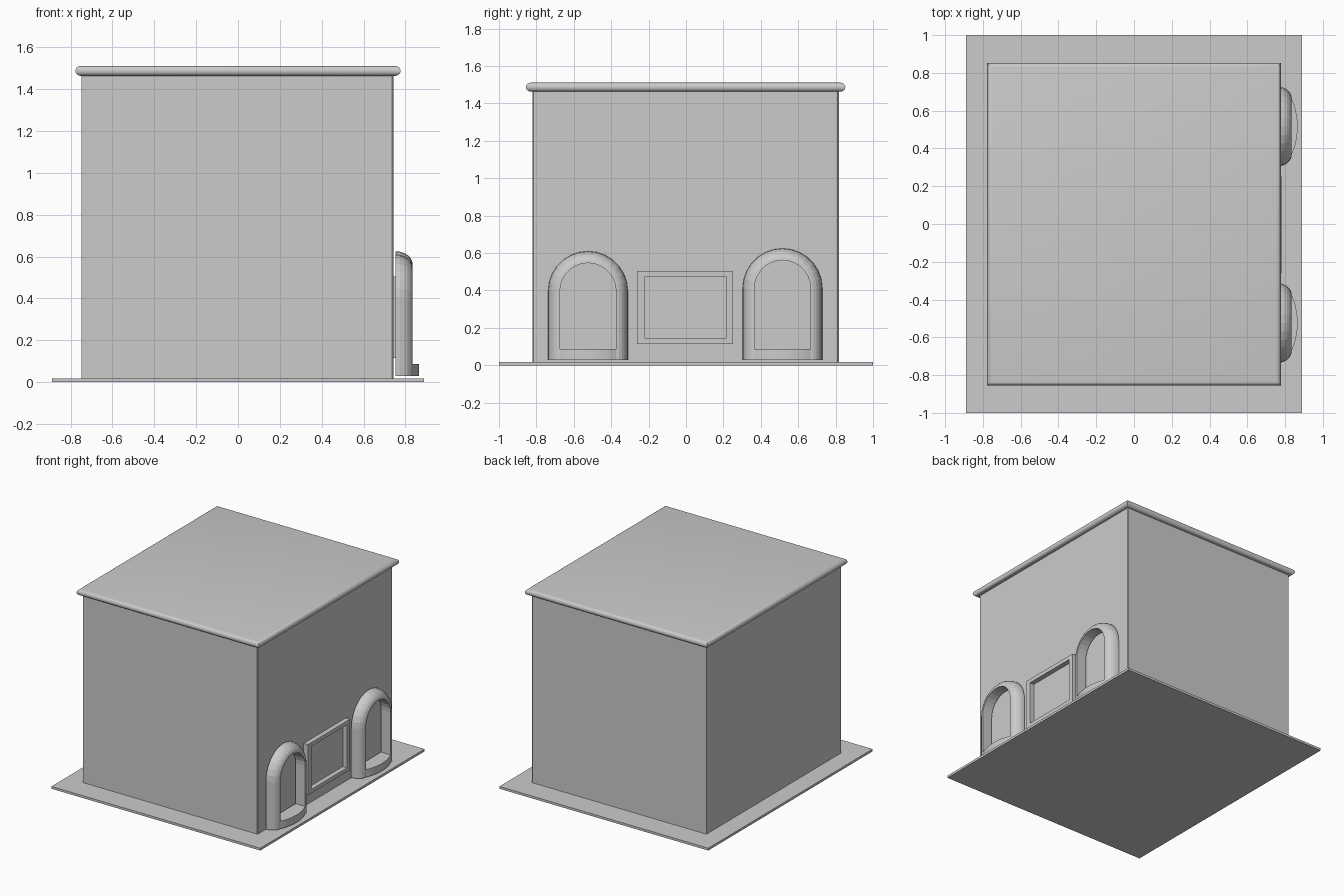
import bpy, bmesh
from math import pi, sin, cos, radians

if "Cube" in bpy.data.objects:
    bpy.data.objects.remove(bpy.data.objects["Cube"])


def finish(name, bm, smooth=False):
    bmesh.ops.recalc_face_normals(bm, faces=bm.faces[:])
    me = bpy.data.meshes.new(name)
    bm.to_mesh(me)
    bm.free()
    ob = bpy.data.objects.new(name, me)
    bpy.context.collection.objects.link(ob)
    if smooth:
        bpy.ops.object.select_all(action='DESELECT')
        ob.select_set(True)
        bpy.context.view_layer.objects.active = ob
        bpy.ops.object.shade_smooth_by_angle(angle=radians(35))
    return ob


def loft(name, rings, cap=True, wrap=False, smooth=False):
    """Bridge equal-length closed rings; cap both ends or join last to first."""
    bm = bmesh.new()
    vs = [[bm.verts.new(p) for p in r] for r in rings]
    n = len(vs[0])
    pairs = list(zip(vs, vs[1:])) + ([(vs[-1], vs[0])] if wrap else [])
    for a, b in pairs:
        for i in range(n):
            j = (i + 1) % n
            bm.faces.new((a[i], a[j], b[j], b[i]))
    if cap:
        bm.faces.new(vs[0])
        bm.faces.new(vs[-1])
    return finish(name, bm, smooth)


def rect(hx, y0, y1, z):
    return [(-hx, y0, z), (hx, y0, z), (hx, y1, z), (-hx, y1, z)]


# Ground slab
loft("base_plate", [rect(0.89, -1, 1, 0), rect(0.89, -1, 1, 0.018)])

# Main block, the two corners on the window side slightly eased
e = 0.007
body = [(-0.747, -0.822), (0.743 - e, -0.822), (0.743, -0.822 + e),
        (0.743, 0.818 - e), (0.743 - e, 0.818), (-0.747, 0.818)]
loft("body", [[(x, y, z) for x, y in body] for z in (0.015, 1.488)])

# Roof slab with half-round edge
r = 0.0235
rings = []
for i in range(9):
    t = -pi / 2 + pi * i / 8
    d = r * (1 - cos(t))
    rings.append(rect(0.777 - d, -0.856 + d, 0.852 - d, 1.4875 + r * sin(t)))
loft("roof_slab", rings, smooth=True)


# Rectangular frame between the arches
def frame_ring(x, y0, y1, z0, z1):
    return [(x, y0, z0), (x, y1, z0), (x, y1, z1), (x, y0, z1)]


outer, inner = (-0.262, 0.251, 0.115, 0.505), (-0.22, 0.214, 0.144, 0.475)
loft("panel_frame", [frame_ring(0.738, *outer), frame_ring(0.78, *outer),
                     frame_ring(0.78, *inner), frame_ring(0.738, *inner)],
     cap=False, wrap=True)

# Arched surrounds, each with a bowed sill
X0, DEPTH, R_OUT, R_IN, ARC = 0.753, 0.082, 0.213, 0.15, 14


def arch_outline(cy, z0, zc, rad, x):
    pts = [(x, cy + rad, z0)]
    pts += [(x, cy + rad * cos(pi * i / ARC), zc + rad * sin(pi * i / ARC))
            for i in range(ARC + 1)]
    return pts + [(x, cy - rad, z0)]


for side, cy, top in (("left", -0.524, 0.61), ("right", 0.516, 0.625)):
    zb, zc = 0.028, top - R_OUT
    # section: quarter-round outside, straight return inside
    section = [(X0 + DEPTH * sin(t), R_IN + (R_OUT - R_IN) * cos(t))
               for t in (pi / 2 * i / 6 for i in range(7))]
    section.append((X0, R_IN))
    paths = [arch_outline(cy, zb, zc, rad, x) for x, rad in section]
    loft(f"arch_surround_{side}", list(zip(*paths)))

    sill = [(X0 + 0.113 * sin(pi * i / 20), cy + R_OUT * cos(pi * i / 20))
            for i in range(21)]
    loft(f"arch_sill_{side}", [[(x, y, z) for x, y in sill] for z in (zb, 0.086)],
         smooth=True)
